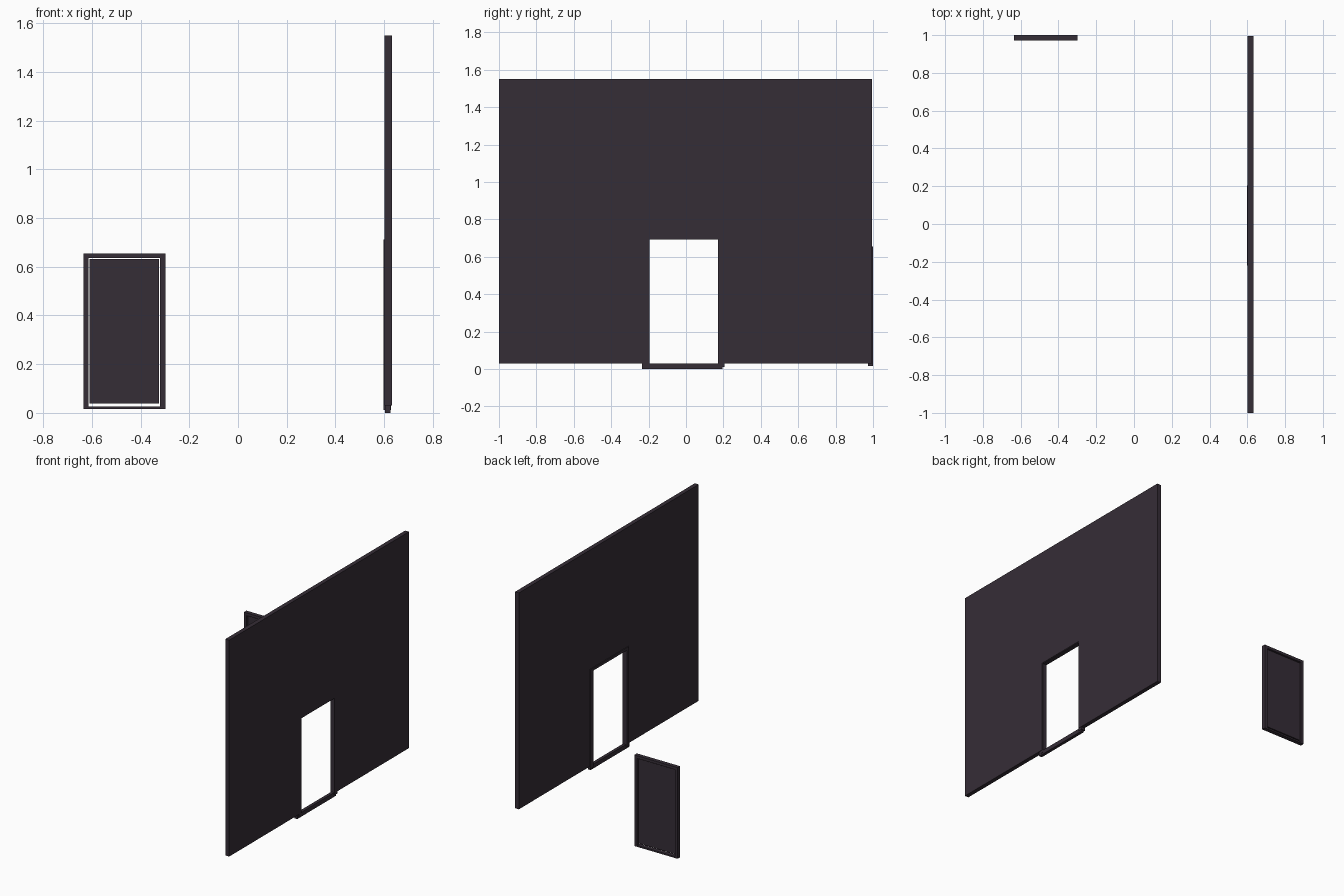
import bpy, bmesh

if "Cube" in bpy.data.objects:
    bpy.data.objects.remove(bpy.data.objects["Cube"])

mat = bpy.data.materials.new("dark plum")
mat.diffuse_color = (0.036, 0.026, 0.037, 1)
mat.use_nodes = True
mat.node_tree.nodes["Principled BSDF"].inputs["Base Color"].default_value = mat.diffuse_color


def finish(name, bm):
    bmesh.ops.recalc_face_normals(bm, faces=bm.faces)
    me = bpy.data.meshes.new(name)
    bm.to_mesh(me)
    bm.free()
    me.materials.append(mat)
    ob = bpy.data.objects.new(name, me)
    bpy.context.collection.objects.link(ob)
    return ob


def box(name, x, y, z):
    bm = bmesh.new()
    bmesh.ops.create_cube(bm, size=1)
    for v in bm.verts:
        v.co = [(a[0] + a[1]) / 2 + c * (a[1] - a[0]) for c, a in zip(v.co, (x, y, z))]
    return finish(name, bm)


def extrude(name, pts, vec):
    bm = bmesh.new()
    f = bm.faces.new([bm.verts.new(p) for p in pts])
    r = bmesh.ops.extrude_face_region(bm, geom=[f], use_keep_orig=True)
    bmesh.ops.translate(bm, vec=vec, verts=[g for g in r["geom"] if isinstance(g, bmesh.types.BMVert)])
    return finish(name, bm)


def ring(name, outer, inner, y0, y1):
    # closed rectangular frame in the xz plane; rectangles are (x0, x1, z0, z1)
    bm = bmesh.new()
    loops = []
    for (a, b, c, d), y in ((outer, y0), (inner, y0), (inner, y1), (outer, y1)):
        loops.append([bm.verts.new((x, y, z)) for x, z in ((a, c), (b, c), (b, d), (a, d))])
    for k in range(4):
        p, q = loops[k], loops[(k + 1) % 4]
        for i in range(4):
            j = (i + 1) % 4
            bm.faces.new((p[i], p[j], q[j], q[i]))
    return finish(name, bm)


def arch(name, x0, x1, y0, y1, z0, z1, i0, i1, itop):
    # upside-down U slab in the yz plane
    prof = [(y0, z0), (i0, z0), (i0, itop), (i1, itop), (i1, z0), (y1, z0), (y1, z1), (y0, z1)]
    return extrude(name, [(x0, y, z) for y, z in prof], (x1 - x0, 0, 0))


# wall with doorway
arch("wall", 0.602, 0.632, -1.0, 0.995, 0.03, 1.55, -0.199, 0.176, 0.697)
# doorway trim, standing slightly proud of the inner wall face
arch("doorway_frame", 0.597, 0.629, -0.22, 0.205, 0.012, 0.712, -0.195, 0.172, 0.693)
# threshold under the doorway
box("threshold", (0.604, 0.626), (-0.236, 0.196), (0.0, 0.03))

# separate door frame with a recessed, loose-fitting panel
ring("door_frame", (-0.635, -0.298, 0.015, 0.655), (-0.613, -0.321, 0.026, 0.636), 0.972, 1.0)
box("door_panel", (-0.609, -0.325), (0.98, 0.992), (0.038, 0.631))
